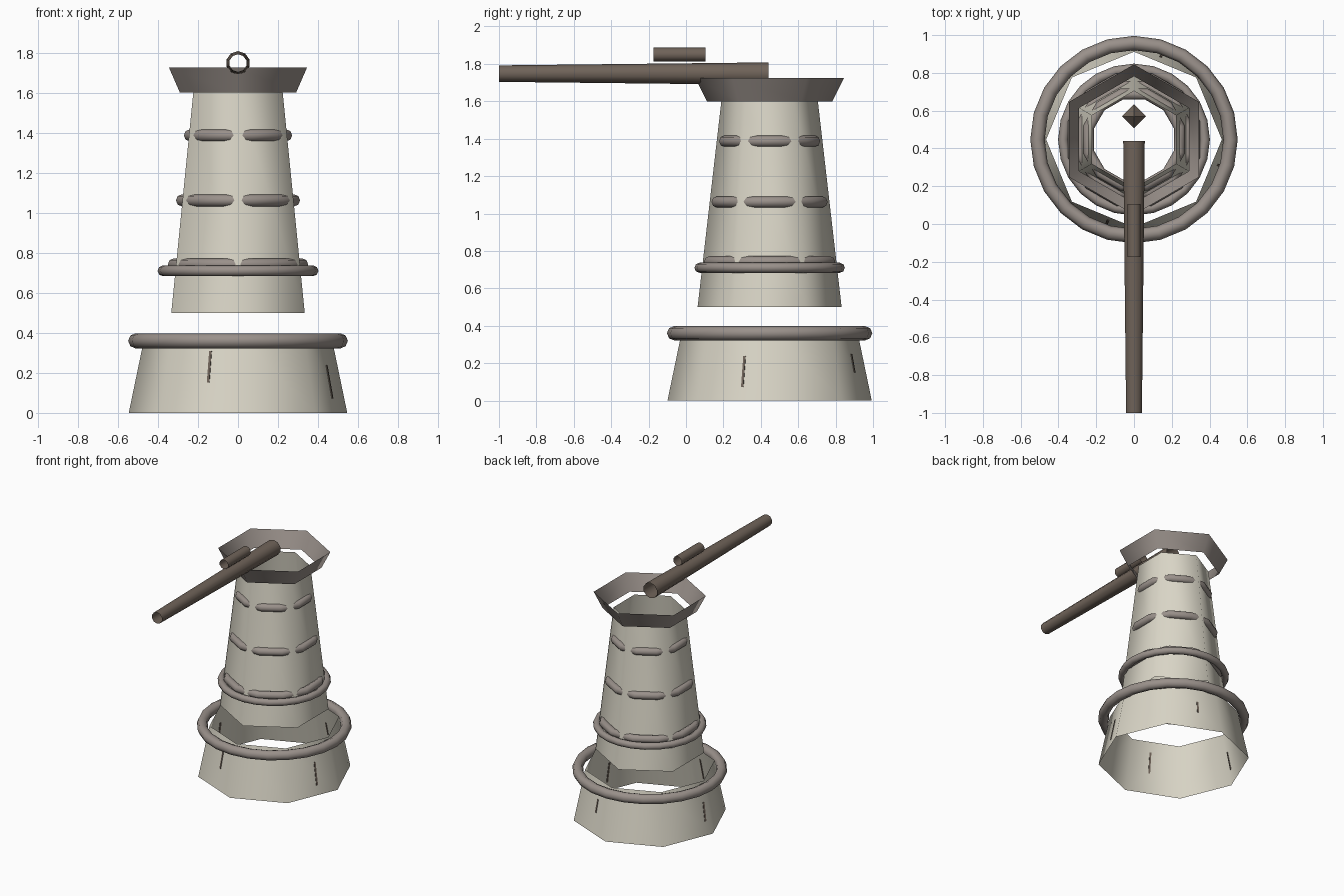
import bpy, math
from mathutils import Vector

if "Cube" in bpy.data.objects:
    bpy.data.objects.remove(bpy.data.objects["Cube"], do_unlink=True)

AXIS_Y = 0.447  # the tower axis


def material(name, r, g, b):
    m = bpy.data.materials.new(name)
    m.use_nodes = True
    m.diffuse_color = (r, g, b, 1)
    bsdf = m.node_tree.nodes["Principled BSDF"]
    bsdf.inputs["Base Color"].default_value = (r, g, b, 1)
    bsdf.inputs["Roughness"].default_value = 0.8
    return m


PLASTER = material("pale plaster", 0.70, 0.67, 0.57)
STONE = material("grey stone", 0.32, 0.28, 0.255)
WOOD = material("dark brown wood", 0.16, 0.125, 0.10)


def finish(name, mat, smooth=True):
    ob = bpy.context.object
    ob.name = name
    ob.data.materials.append(mat)
    if smooth:
        bpy.ops.object.shade_smooth()
    return ob


def shell(name, mat, sides, r_low, r_high, z_low, z_high):
    """Open tapered wall around the tower axis, with corners on the y axis."""
    bpy.ops.mesh.primitive_cone_add(
        vertices=sides, radius1=r_low, radius2=r_high, depth=z_high - z_low,
        end_fill_type='NOTHING', location=(0, AXIS_Y, (z_low + z_high) / 2))
    return finish(name, mat)


def ring(name, major, minor, z, segments, turn=0):
    bpy.ops.mesh.primitive_torus_add(
        major_segments=segments, minor_segments=8, major_radius=major,
        minor_radius=minor, location=(0, AXIS_Y, z), rotation=(0, 0, turn))
    return finish(name, STONE)


def tube(name, sides, r_back, r_front, y_back, y_front, z):
    """Open pipe along y."""
    bpy.ops.mesh.primitive_cone_add(
        vertices=sides, radius1=r_back, radius2=r_front, depth=y_back - y_front,
        end_fill_type='NOTHING', location=(0, (y_back + y_front) / 2, z),
        rotation=(math.pi / 2, 0, 0))
    return finish(name, WOOD)


# Base, tower body and flared collar
shell("base_wall", PLASTER, 8, 0.546, 0.465, 0, 0.39)
shell("tower_body", PLASTER, 6, 0.385, 0.257, 0.5, 1.61)
shell("collar", STONE, 6, 0.335, 0.398, 1.6, 1.725)

# Round outer rings
ring("base_ring", 0.511, 0.038, 0.36, 24)
ring("body_ring", 0.375, 0.027, 0.71, 24)

# Twelve-sided bands that break through the flat body faces
for i, (major, z) in enumerate([(0.333, 0.742), (0.291, 1.062), (0.25, 1.387)]):
    ring(f"stone_band_{i + 1}", major, 0.03, z, 12, math.radians(15))

# Telescope barrel and sight tube
tube("barrel", 10, 0.06, 0.044, 0.44, -1, 1.748)
tube("sight_tube", 10, 0.037, 0.037, 0.105, -0.175, 1.85)

# Small diamond inside the tower
bpy.ops.mesh.primitive_cone_add(vertices=4, radius1=0.063, depth=0.06,
                                location=(0, 0.57, 1.2))
finish("inner_point", WOOD, False)

# Narrow slits on the base wall: angle round the axis, low and high z
apothem = math.cos(math.pi / 8)
for i, (deg, low, high) in enumerate([(-108, 0.15, 0.31), (-17, 0.07, 0.24),
                                      (72, 0.15, 0.25), (176, 0.1, 0.24)]):
    a = math.radians(deg)
    off = a % (math.pi / 4) - math.pi / 8       # angle from the wall facet's middle
    normal = a - off
    z = (low + high) / 2
    r = (0.546 - 0.081 * z / 0.39) * apothem / math.cos(off)
    bpy.ops.mesh.primitive_cube_add(
        size=1, location=Vector((r * math.cos(a), AXIS_Y + r * math.sin(a), z)),
        rotation=(0, -math.atan(0.081 * apothem / 0.39), normal))
    bpy.context.object.scale = (0.008, 0.013, high - low)
    finish(f"base_slit_{i + 1}", WOOD, False)
